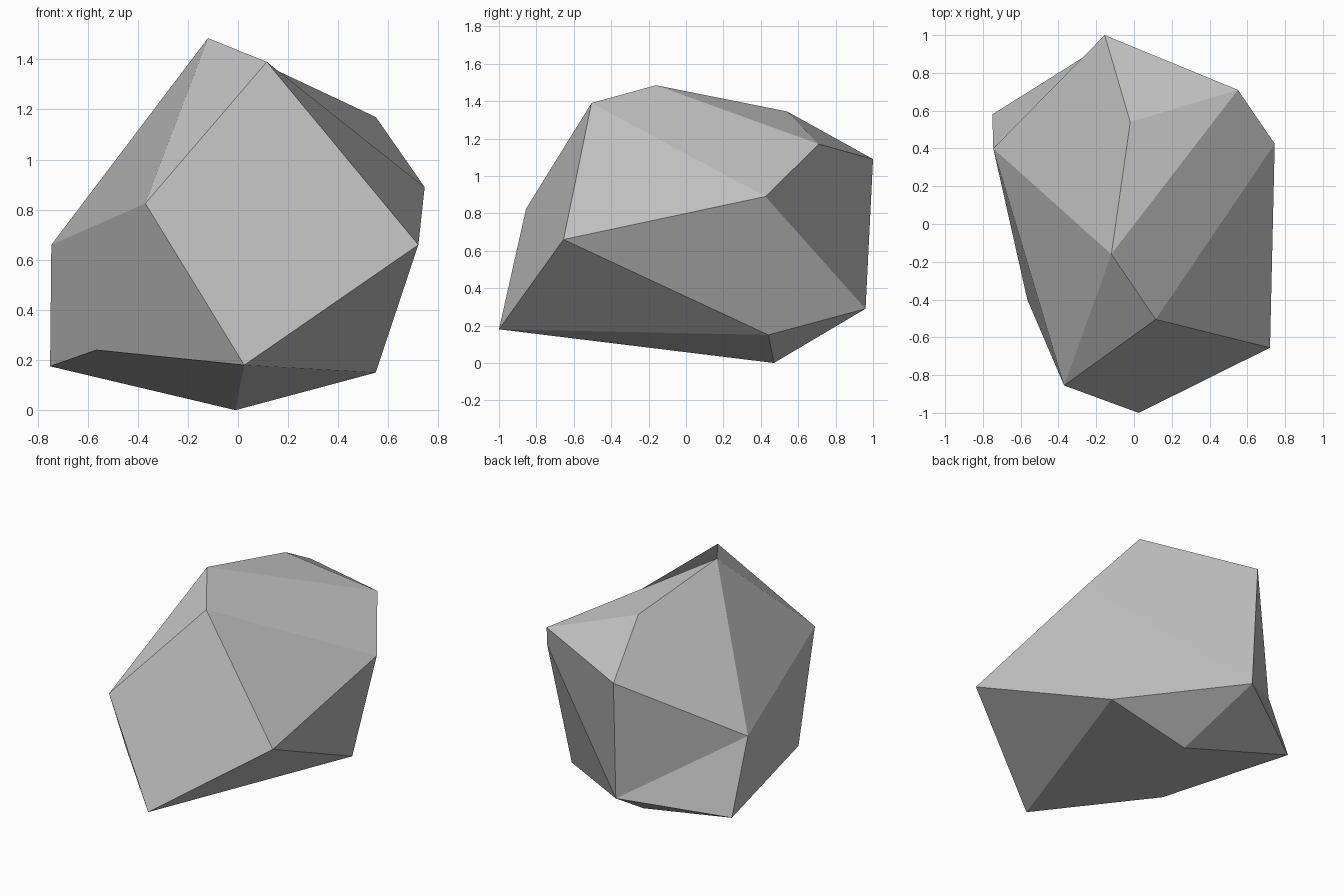
import bpy
import bmesh

default_cube = bpy.data.objects.get("Cube")
if default_cube:
    bpy.data.objects.remove(default_cube, do_unlink=True)

# Plain stone colour
stone = bpy.data.materials.new("stone_grey")
stone.use_nodes = True
stone_colour = (0.53, 0.53, 0.53, 1.0)
stone.diffuse_color = stone_colour
shader = next(node for node in stone.node_tree.nodes if node.type == "BSDF_PRINCIPLED")
shader.inputs["Base Color"].default_value = stone_colour

# Corners of the boulder, each with a one letter label
corners = {
    # crown
    "A": (-.12, -.16, 1.485), "B": (.115, -.505, 1.39), "M": (-.02, .54, 1.345),
    "L": (.55, .71, 1.17), "N": (-.155, 1, 1.09),
    # waist
    "C": (-.37, -.855, .825), "D": (.72, -.655, .66),
    "K": (.745, .425, .89), "F": (-.745, .4, .66),
    # foot
    "E": (.025, -1, .18), "G": (-.75, .58, .175), "H": (-.565, -.4, .24),
    "I": (-.01, .47, 0), "J": (.55, .44, .15), "O": (-.145, .96, .29),
}

# Chipped facets, named by the corners they join
crown_facets = "ABC ACF AFNM AML ALKB NML"
side_facets = "BCED BKD KLNO DKOJ NFO FGO FCHG CHE"
foot_facets = "DJE EJI JOI IOG GHEI"

# Build the boulder as one closed, flat shaded shell
bm = bmesh.new()
points = {label: bm.verts.new(position) for label, position in corners.items()}
for facet in (crown_facets + " " + side_facets + " " + foot_facets).split():
    face = bm.faces.new([points[label] for label in facet])
    face.smooth = False
bmesh.ops.recalc_face_normals(bm, faces=bm.faces[:])

mesh = bpy.data.meshes.new("boulder")
bm.to_mesh(mesh)
bm.free()
mesh.materials.append(stone)
boulder = bpy.data.objects.new("boulder", mesh)
bpy.context.scene.collection.objects.link(boulder)
